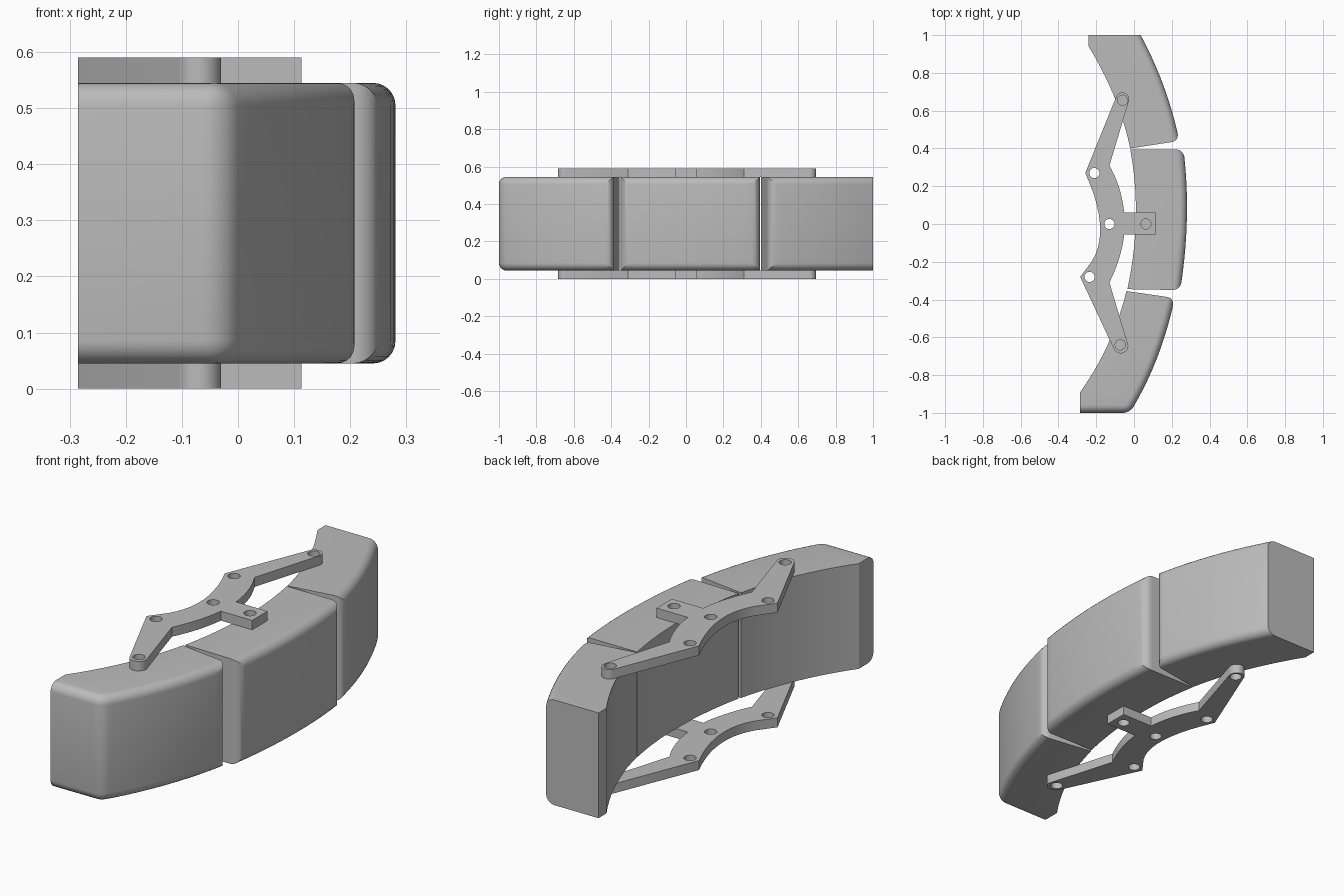
import bpy, bmesh, math
from mathutils import Vector

cube = bpy.data.objects.get("Cube")
if cube:
    bpy.data.objects.remove(cube, do_unlink=True)

GREY = (0.5, 0.5, 0.5, 1.0)
mat = bpy.data.materials.new("plain grey")
mat.use_nodes = True
mat.diffuse_color = GREY
mat.node_tree.nodes["Principled BSDF"].inputs["Base Color"].default_value = GREY


def arc(a, m, b, n=10):
    """Points of a smooth curve through a, m and b."""
    a, m, b = Vector(a), Vector(m), Vector(b)
    return [a * (1 - t) * (1 - 2 * t) + m * 4 * t * (1 - t) + b * t * (2 * t - 1)
            for t in (i / n for i in range(n + 1))]


def finish(name, mesh):
    obj = bpy.data.objects.new(name, mesh)
    bpy.context.collection.objects.link(obj)
    mesh.materials.clear()
    mesh.materials.append(mat)
    bpy.ops.object.select_all(action='DESELECT')
    obj.select_set(True)
    bpy.context.view_layer.objects.active = obj
    bpy.ops.object.shade_smooth_by_angle(angle=math.radians(30))
    return obj


# Curved pads: extruded outline, rounded along the outer face
def pad(name, outer, inner, round_first, round_last, round_end=False):
    n = len(outer)
    pts = outer + inner
    bm = bmesh.new()
    low = [bm.verts.new((p[0], p[1], 0.045)) for p in pts]
    high = [bm.verts.new((p[0], p[1], 0.545)) for p in pts]
    bm.faces.new(low[::-1])
    bm.faces.new(high)
    for i in range(len(pts)):
        j = (i + 1) % len(pts)
        bm.faces.new((low[i], low[j], high[j], high[i]))
    edges = []
    for ring in (low, high):
        edges += [bm.edges.get((ring[i], ring[i + 1])) for i in range(n - 1)]
        if round_end:
            edges.append(bm.edges.get((ring[0], ring[-1])))
    for i, wanted in ((0, round_first), (n - 1, round_last)):
        if wanted:
            edges.append(bm.edges.get((low[i], high[i])))
    bmesh.ops.recalc_face_normals(bm, faces=bm.faces[:])
    bmesh.ops.bevel(bm, geom=edges, offset=0.04, segments=6, profile=0.5,
                    affect='EDGES', clamp_overlap=True)
    mesh = bpy.data.meshes.new(name)
    bm.to_mesh(mesh)
    bm.free()
    return finish(name, mesh)


# Each outline runs up the outer face, then back down the inner face
pad("middle_pad",
    arc((0.245, -0.35), (0.28, 0.03), (0.262, 0.395)),
    arc((-0.02, 0.395), (0.01, 0.03), (-0.035, -0.345)), True, True)
pad("rear_pad",
    arc((0.24, 0.44), (0.157, 0.73), (0.035, 1.0)),
    [Vector((-0.24, 1.0))] + arc((-0.24, 0.94), (-0.103, 0.67), (-0.02, 0.40)),
    True, False)
pad("front_pad",
    arc((-0.022, -1.0), (0.122, -0.71), (0.215, -0.392)),
    arc((-0.04, -0.355), (-0.137, -0.635), (-0.285, -0.89)) + [Vector((-0.285, -1.0))],
    True, True, True)


# Flat linkage plates with pivot holes
def circle(x, y, r, a0=0.0, a1=2 * math.pi, n=24):
    return [Vector((x + r * math.cos(a0 + (a1 - a0) * i / n),
                    y + r * math.sin(a0 + (a1 - a0) * i / n))) for i in range(n)]


outline = (
    [Vector(p) for p in ((0.113, -0.055), (0.113, 0.06))]
    + arc((-0.052, 0.06), (-0.078, 0.19), (-0.13, 0.31))
    + circle(-0.062, 0.66, 0.036, math.radians(-18), math.radians(160), 12)
    + arc((-0.258, 0.27), (-0.18, 0.0), (-0.225, -0.2))
    + [Vector((-0.285, -0.28))]
    + circle(-0.07, -0.645, 0.04, math.radians(205), math.radians(375), 12)
    + arc((-0.13, -0.31), (-0.078, -0.18), (-0.052, -0.055)))
HOLES = ((-0.21, 0.27), (-0.13, 0.0), (-0.235, -0.28),
         (-0.06, 0.655), (0.063, 0.0), (-0.073, -0.64))


def linkage(name, z):
    curve = bpy.data.curves.new(name + "_profile", 'CURVE')
    curve.dimensions = '2D'
    curve.fill_mode = 'BOTH'
    curve.extrude = 0.0225
    for loop in [outline] + [circle(x, y, 0.027) for x, y in HOLES]:
        spline = curve.splines.new('POLY')
        spline.points.add(len(loop) - 1)
        for pt, p in zip(spline.points, loop):
            pt.co = (p[0], p[1], 0, 1)
        spline.use_cyclic_u = True
    temp = bpy.data.objects.new(name + "_profile", curve)
    bpy.context.collection.objects.link(temp)
    bpy.context.view_layer.update()
    mesh = bpy.data.meshes.new_from_object(
        temp.evaluated_get(bpy.context.evaluated_depsgraph_get()))
    bpy.data.objects.remove(temp, do_unlink=True)
    # Join the caps to the walls so the plate is closed
    bm = bmesh.new()
    bm.from_mesh(mesh)
    bmesh.ops.remove_doubles(bm, verts=bm.verts[:], dist=0.0005)
    bmesh.ops.recalc_face_normals(bm, faces=bm.faces[:])
    bm.to_mesh(mesh)
    bm.free()
    finish(name, mesh).location.z = z


linkage("lower_linkage", 0.0225)
linkage("upper_linkage", 0.5675)
